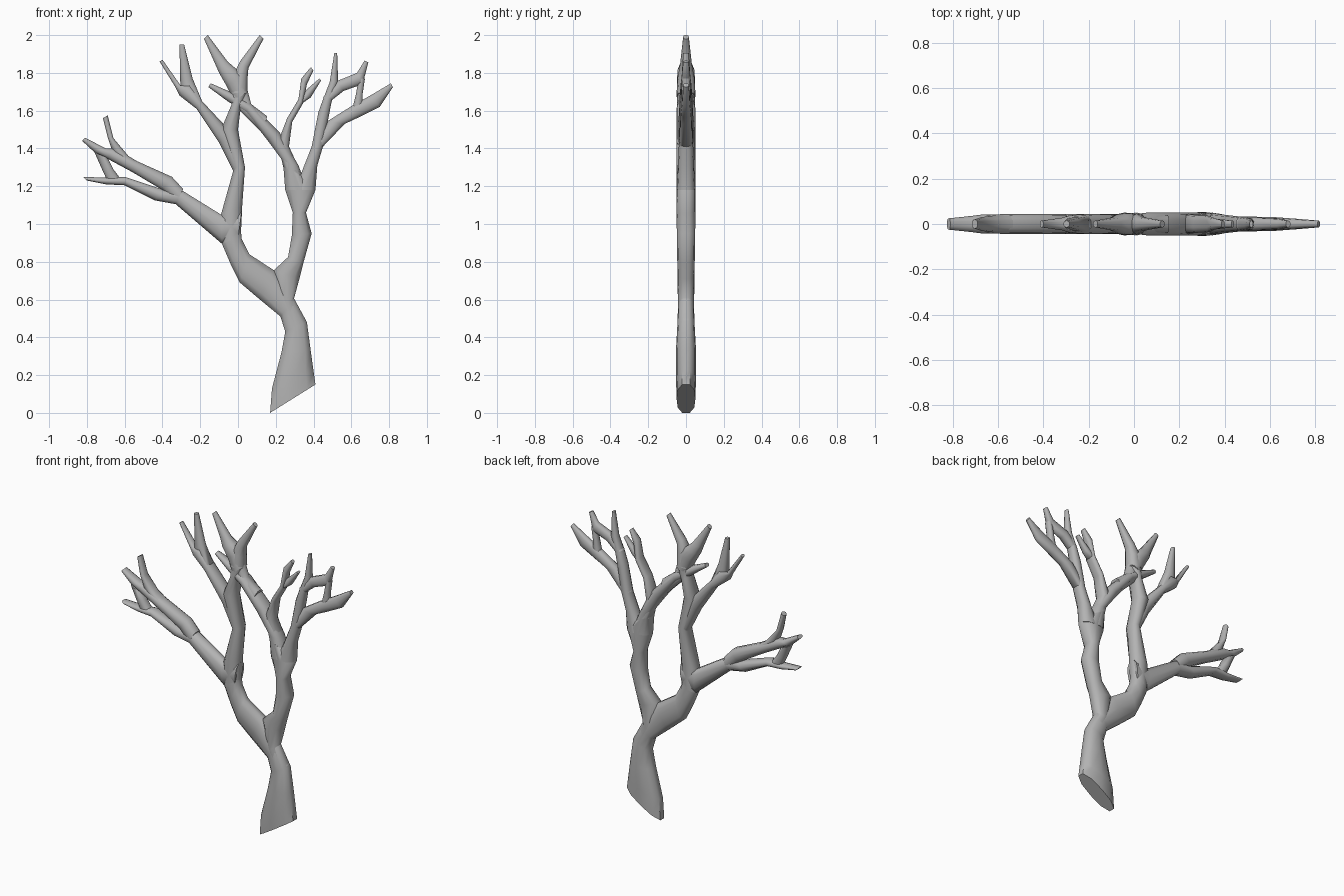
import bpy, bmesh, math
from mathutils import Vector

bark = bpy.data.materials.new("grey bark")
bark.diffuse_color = (0.45, 0.45, 0.45, 1)

# Rounded cross-section: (across the limb, through its depth)
SECTION = [(1, .4), (.62, .88), (0, 1), (-.62, .88), (-1, .4),
           (-1, -.4), (-.62, -.88), (0, -1), (.62, -.88), (1, -.4)]


def limb(name, depths, stations):
    """Loft a limb through pairs of edge points (left x, left z, right x, right z).
    Depths are spread evenly along the limb."""
    bm = bmesh.new()
    rings = []
    for i, (lx, lz, rx, rz) in enumerate(stations):
        t = i / (len(stations) - 1) * (len(depths) - 1)
        k = min(int(t), len(depths) - 2)
        d = depths[k] + (depths[k + 1] - depths[k]) * (t - k)
        left, right = Vector((lx, 0, lz)), Vector((rx, 0, rz))
        mid, half = (left + right) / 2, (right - left) / 2
        rings.append([bm.verts.new(mid + half * a + Vector((0, b * d, 0)))
                      for a, b in SECTION])
    n = len(SECTION)
    for r0, r1 in zip(rings, rings[1:]):
        for j in range(n):
            bm.faces.new((r0[j], r0[(j + 1) % n], r1[(j + 1) % n], r1[j]))
    bm.faces.new(rings[0])
    bm.faces.new(rings[-1])
    bmesh.ops.recalc_face_normals(bm, faces=bm.faces)
    mesh = bpy.data.meshes.new(name)
    bm.to_mesh(mesh)
    bm.free()
    mesh.materials.append(bark)
    ob = bpy.data.objects.new(name, mesh)
    bpy.context.collection.objects.link(ob)
    bpy.ops.object.select_all(action='DESELECT')
    ob.select_set(True)
    bpy.context.view_layer.objects.active = ob
    bpy.ops.object.shade_smooth_by_angle(angle=math.radians(60))


# Trunk with slanted cut base, continuing into the left limb
limb("trunk", (.05, .055, .042, .045, .045, .045), [
    (.17, 0, .41, .15), (.18, .13, .40, .22), (.23, .32, .385, .33),
    (.25, .43, .365, .48), (.225, .51, .30, .60), (.11, .605, .19, .755),
    (.01, .69, .06, .84), (-.04, .79, .02, .92), (-.085, .895, .015, .97),
    (-.09, 1.05, .022, 1.07)])
# Centre limb
limb("centre_limb", (.045, .05, .045), [
    (-.085, .895, .015, .935), (-.09, 1.05, .022, 1.09), (-.02, 1.30, .037, 1.30),
    (-.09, 1.50, 0, 1.50), (-.035, 1.63, .015, 1.62), (-.035, 1.68, .05, 1.70),
    (-.06, 1.74, .05, 1.765)])
limb("centre_left_tip", (.05, .045, .015), [
    (-.02, 1.65, .05, 1.70), (-.06, 1.73, .03, 1.79), (-.10, 1.80, -.02, 1.83),
    (-.12, 1.845, -.055, 1.86), (-.18, 1.98, -.16, 2.0)])
limb("centre_right_tip", (.05, .04, .015), [
    (-.04, 1.69, .05, 1.70), (-.02, 1.80, .05, 1.765), (.01, 1.86, .055, 1.825),
    (.115, 2.0, .135, 1.98)])
# Upper left limb with two tips
limb("upper_left_limb", (.04, .045, .015), [
    (-.025, 1.28, .035, 1.31), (-.10, 1.43, -.04, 1.49), (-.22, 1.61, -.19, 1.65),
    (-.31, 1.68, -.25, 1.74), (-.335, 1.73, -.305, 1.735), (-.415, 1.86, -.40, 1.87)])
limb("upper_left_tip", (.04, .015), [
    (-.22, 1.61, -.19, 1.65), (-.305, 1.72, -.24, 1.77), (-.31, 1.95, -.285, 1.95)])
# Low left limb and its twigs
limb("low_left_limb", (.045, .045, .04, .025), [
    (0, .92, .02, 1.07), (-.085, .895, -.09, 1.05), (-.33, 1.105, -.30, 1.18),
    (-.44, 1.125, -.39, 1.18), (-.60, 1.205, -.60, 1.25), (-.70, 1.21, -.705, 1.245),
    (-.80, 1.23, -.82, 1.25)])
limb("low_left_upper_branch", (.045, .045, .04, .025), [
    (-.33, 1.105, -.29, 1.185), (-.40, 1.18, -.35, 1.25), (-.56, 1.275, -.54, 1.335),
    (-.69, 1.345, -.66, 1.40), (-.76, 1.38, -.70, 1.40), (-.825, 1.44, -.81, 1.457)])
limb("low_left_top_twig", (.04, .035, .02), [
    (-.57, 1.285, -.53, 1.33), (-.665, 1.385, -.58, 1.36), (-.69, 1.46, -.66, 1.455),
    (-.715, 1.56, -.69, 1.575)])
limb("low_left_riser", (.03, .035), [
    (-.69, 1.225, -.61, 1.225), (-.72, 1.29, -.66, 1.29), (-.76, 1.38, -.69, 1.35)])
# Right limb up to its fork
limb("right_limb", (.042, .045, .05, .05), [
    (.25, .45, .36, .49), (.22, .57, .295, .60), (.19, .755, .325, .71),
    (.265, .825, .345, .79), (.285, .94, .39, .95), (.29, 1.06, .36, 1.06),
    (.25, 1.18, .41, 1.18), (.24, 1.31, .345, 1.25)])
# Inner branch crossing over the centre limb
limb("inner_branch", (.05, .05, .05, .018), [
    (.25, 1.18, .37, 1.18), (.24, 1.33, .32, 1.31), (.155, 1.445, .22, 1.485),
    (.04, 1.59, .07, 1.635), (-.055, 1.65, -.03, 1.695), (-.157, 1.725, -.145, 1.745)])
limb("inner_branch_rise", (.045, .03), [
    (.13, 1.48, .155, 1.57), (0, 1.61, .07, 1.635), (-.03, 1.69, .05, 1.71)])
limb("inner_twig", (.05, .04, .035, .015), [
    (.24, 1.30, .335, 1.27), (.21, 1.43, .27, 1.41), (.26, 1.56, .287, 1.54),
    (.32, 1.66, .345, 1.64), (.335, 1.77, .365, 1.74), (.385, 1.83, .40, 1.815)])
limb("inner_twig_tip", (.03, .015), [
    (.31, 1.64, .335, 1.635), (.35, 1.70, .385, 1.67), (.43, 1.77, .44, 1.76)])
# Outer branch and its twigs
limb("outer_branch", (.05, .04, .035, .03, .015), [
    (.28, 1.18, .41, 1.18), (.335, 1.27, .42, 1.31), (.39, 1.41, .45, 1.41),
    (.425, 1.59, .475, 1.54), (.45, 1.66, .495, 1.645), (.485, 1.75, .53, 1.755),
    (.51, 1.905, .525, 1.905)])
limb("outer_low_branch", (.035, .03, .015), [
    (.39, 1.42, .45, 1.41), (.475, 1.545, .565, 1.53), (.61, 1.63, .64, 1.565),
    (.70, 1.68, .75, 1.62), (.81, 1.745, .82, 1.725)])
limb("outer_high_branch", (.03, .028, .015), [
    (.45, 1.67, .49, 1.65), (.525, 1.757, .56, 1.705), (.63, 1.80, .66, 1.74),
    (.67, 1.865, .69, 1.855)])
limb("outer_riser", (.025, .022), [
    (.605, 1.61, .66, 1.64), (.625, 1.69, .66, 1.69), (.638, 1.77, .672, 1.77)])
